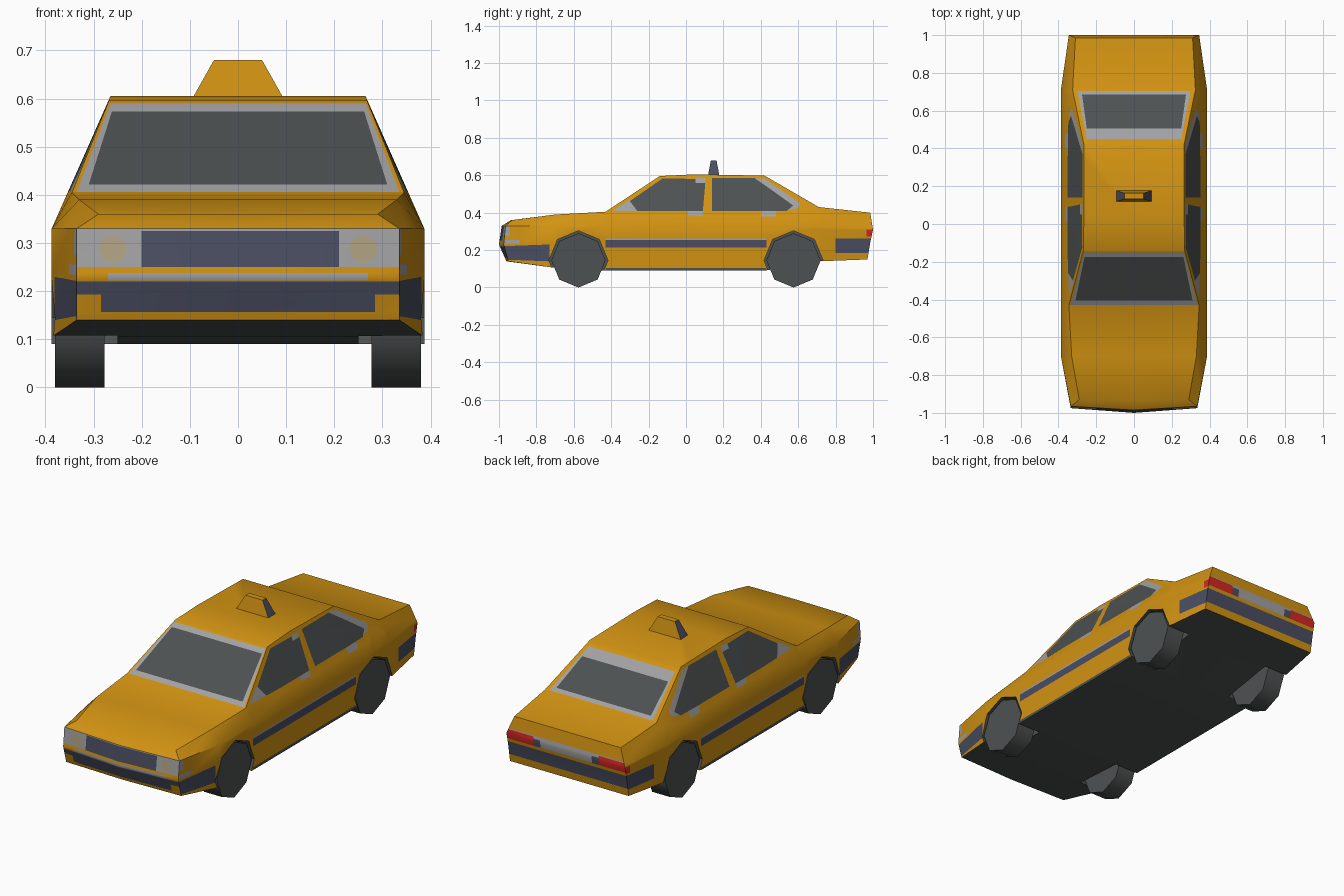
import bpy, bmesh, math
from mathutils import Vector, Matrix

if "Cube" in bpy.data.objects:
    bpy.data.objects.remove(bpy.data.objects["Cube"], do_unlink=True)


def make_material(name, rgb):
    mat = bpy.data.materials.new(name)
    mat.use_nodes = True
    mat.diffuse_color = (*rgb, 1)
    mat.node_tree.nodes["Principled BSDF"].inputs["Base Color"].default_value = (*rgb, 1)
    return mat


ORANGE, CHARCOAL, GREY, NAVY, RED, LAMP = range(6)
materials = [
    make_material("taxi orange", (.64, .29, .006)),
    make_material("charcoal", (.075, .083, .083)),
    make_material("light grey", (.36, .36, .37)),
    make_material("navy trim", (.068, .075, .12)),
    make_material("tail light red", (.65, .02, .015)),
    make_material("headlamp cream", (.42, .35, .22)),
]


def make_object(name, bm, smooth=None):
    mesh = bpy.data.meshes.new(name)
    bm.to_mesh(mesh)
    bm.free()
    obj = bpy.data.objects.new(name, mesh)
    bpy.context.collection.objects.link(obj)
    for mat in materials:
        mesh.materials.append(mat)
    if smooth:
        smooth_object(obj, smooth)
    return obj


def smooth_object(obj, degrees):
    bpy.ops.object.select_all(action='DESELECT')
    obj.select_set(True)
    bpy.context.view_layer.objects.active = obj
    bpy.ops.object.shade_smooth_by_angle(angle=math.radians(degrees))


# Body shell: lofted sections (y, half width, bottom, middle, shoulder, top half width, top)
SECTIONS = [
    (-.97, .335, .14, .23, .33, .29, .36),
    (-.70, .387, .105, .23, .33, .33, .39),
    (-.43, .387, .09, .23, .33, .345, .405),
    (-.14, .387, .09, .23, .33, .268, .596),
    (.05, .387, .09, .23, .33, .265, .605),
    (.42, .387, .09, .23, .33, .265, .598),
    (.71, .387, .14, .23, .33, .325, .43),
    (.985, .345, .15, .24, .31, .31, .40),
]
# Lean of the end sections, from bottom centre to top centre
FRONT_LEAN = (.01, .02, -.005, .005, .04, .035)
REAR_LEAN = (-.015, -.015, 0, .015, 0, 0)

bm = bmesh.new()
rings = []
for i, (y, w, bottom, middle, shoulder, tw, top) in enumerate(SECTIONS):
    lean = FRONT_LEAN if i == 0 else REAR_LEAN if i == len(SECTIONS) - 1 else (0,) * 6
    outline = [(0, bottom), (w, bottom), (w, middle), (w, shoulder), (tw, top), (0, top)]
    half = [(x, y + d, z) for (x, z), d in zip(outline, lean)]
    whole = half + [(-x, yy, z) for x, yy, z in reversed(half[1:5])]
    rings.append([bm.verts.new(p) for p in whole])
for a, b in zip(rings, rings[1:]):
    for k in range(len(a)):
        n = (k + 1) % len(a)
        bm.faces.new((a[k], a[n], b[n], b[k]))
for ring, y_mid, y_shoulder in ((rings[0], -1, -.985), (rings[-1], .985, 1)):
    mid = bm.verts.new((0, y_mid, ring[2].co.z))
    sho = bm.verts.new((0, y_shoulder, ring[3].co.z))
    for b, m, s, t in ((1, 2, 3, 4), (9, 8, 7, 6)):
        bm.faces.new((ring[0], ring[b], ring[m], mid))
        bm.faces.new((mid, ring[m], ring[s], sho))
        bm.faces.new((sho, ring[s], ring[t], ring[5]))
bmesh.ops.recalc_face_normals(bm, faces=bm.faces)
for f in bm.faces:
    f.material_index = CHARCOAL if f.normal.z < -.5 else ORANGE


def paint(side, outline, colour, limit=.6):
    """Cut a convex outline into the faces turned to one side and colour them."""
    bm.normal_update()
    side = Vector(side)
    axis = max(range(3), key=lambda k: abs(side[k]))
    uv = [k for k in range(3) if k != axis]
    points = []
    for pair in outline:
        p = Vector()
        p[uv[0]], p[uv[1]] = pair
        points.append(p)
    centre = sum(points, Vector()) / len(points)

    def near(f):
        return all(min(v.co[k] for v in f.verts) < max(p[k] for p in points) and
                   max(v.co[k] for v in f.verts) > min(p[k] for p in points) for k in uv)

    faces = [f for f in bm.faces if f.normal.dot(side) > limit and near(f)]
    for p, q in zip(points, points[1:] + points[:1]):
        normal = side.cross(q - p).normalized()
        if normal.dot(centre - p) < 0:
            normal.negate()
        geom = set(faces)
        for f in faces:
            geom.update(f.edges)
            geom.update(f.verts)
        cut = bmesh.ops.bisect_plane(bm, geom=list(geom), dist=1e-5, plane_co=p, plane_no=normal)
        faces = [f for f in cut["geom"] if isinstance(f, bmesh.types.BMFace)
                 and (f.calc_center_median() - p).dot(normal) > 0]
    for f in faces:
        f.material_index = colour


def box(u0, u1, v0, v1):
    return [(u0, v0), (u1, v0), (u1, v1), (u0, v1)]


def taper(w0, v0, w1, v1):
    return [(-w0, v0), (w0, v0), (w1, v1), (-w1, v1)]


# Windscreen and rear window, light frame then dark glass
UP, FRONT, BACK = (0, 0, 1), (0, -1, 0), (0, 1, 0)
paint(UP, taper(.335, -.428, .265, -.15), GREY)
paint(UP, taper(.31, -.405, .262, -.175), CHARCOAL)
paint(UP, taper(.25, .45, .30, .705), GREY)
paint(UP, taper(.25, .505, .275, .685), CHARCOAL)

# Side windows, trim and bumper ends, the same on both sides
SIDE_PAINT = [
    (box(-.43, .43, .08, .105), CHARCOAL),
    (box(-.43, .43, .255, .263), GREY),
    (box(-.43, .43, .215, .255), NAVY),
    ([(-.39, .41), (-.22, .41), (-.22, .47), (-.31, .465)], GREY),
    ([(-.26, .408), (.09, .408), (.105, .58), (-.125, .583), (-.3, .462)], CHARCOAL),
    (box(.05, .105, .56, .585), GREY),
    (box(.01, .09, .385, .408), GREY),
    ([(.36, .585), (.42, .582), (.61, .45), (.60, .425), (.52, .41)], GREY),
    ([(.14, .41), (.54, .41), (.575, .44), (.46, .52), (.37, .585), (.14, .585)], CHARCOAL),
    (box(.40, .48, .38, .41), GREY),
    ([(-1, .15), (-.73, .14), (-.73, .23), (-1, .22)], NAVY),
    (box(-.97, -.89, .235, .255), GREY),
    (box(-1, -.94, .275, .33), GREY),
    (box(.80, 1, .185, .262), NAVY),
    (box(.965, 1.01, .272, .31), RED),
]
for s in (-1, 1):
    for outline, colour in SIDE_PAINT:
        paint((s, 0, 0), outline, colour)

# Nose: lamps, grille and bumper
paint(FRONT, box(-.34, .34, .25, .33), GREY)
paint(FRONT, box(-.2, .21, .25, .325), NAVY)
paint(FRONT, box(-.27, .27, .222, .238), GREY)
paint(FRONT, box(-.34, .34, .157, .22), NAVY)
for s in (-1, 1):
    ring = [math.tau * k / 8 for k in range(8)]
    paint(FRONT, [(s * .26 + .03 * math.cos(a), .287 + .03 * math.sin(a)) for a in ring], LAMP)
    paint(FRONT, box(min(s * .285, s * .335), max(s * .285, s * .335), .15, .193), ORANGE)

# Tail: light band and bumper
paint(BACK, box(-.35, .35, .19, .262), NAVY)
paint(BACK, box(-.35, .35, .28, .335), GREY)
for s in (-1, 1):
    paint(BACK, box(min(s * .15, s * .2), max(s * .15, s * .2), .28, .32), NAVY)
    paint(BACK, box(min(s * .19, s * .35), max(s * .19, s * .35), .28, .33), RED)

body = make_object("body", bm)


def octagon_drum(name, x, y, radius, width, smooth=None):
    drum = bmesh.new()
    place = Matrix.Translation((x, y, .145)) @ Matrix.Rotation(math.pi / 2, 4, 'Y')
    bmesh.ops.create_cone(drum, cap_ends=True, segments=8, radius1=radius, radius2=radius,
                          depth=width, matrix=place)
    for f in drum.faces:
        f.material_index = CHARCOAL
    return make_object(name, drum, smooth)


# Wheels, each in an arch cut from the body
for s, side_name in ((1, "left"), (-1, "right")):
    for y, end_name in ((-.575, "front"), (.575, "rear")):
        cutter = octagon_drum("arch_cutter", s * .35, y, .158, .2)
        cutter.hide_render = True
        arch = body.modifiers.new("wheel arch", 'BOOLEAN')
        arch.operation, arch.solver, arch.object = 'DIFFERENCE', 'EXACT', cutter
        bpy.context.view_layer.objects.active = body
        bpy.ops.object.modifier_apply(modifier=arch.name)
        bpy.data.objects.remove(cutter, do_unlink=True)
        octagon_drum(f"{end_name}_{side_name}_wheel", s * .329, y, .145, .103, 50)
smooth_object(body, 38)

# Roof sign: tapered block with dark ends
sign = bmesh.new()
bmesh.ops.create_cube(sign, size=1)
for v in sign.verts:
    raised = v.co.z > 0
    v.co.x *= .1 if raised else .19
    v.co.y = .148 + v.co.y * (.03 if raised else .06)
    v.co.z = .68 if raised else .6
sign.normal_update()
for f in sign.faces:
    f.material_index = NAVY if abs(f.normal.x) > .5 else ORANGE
make_object("roof_sign", sign)
